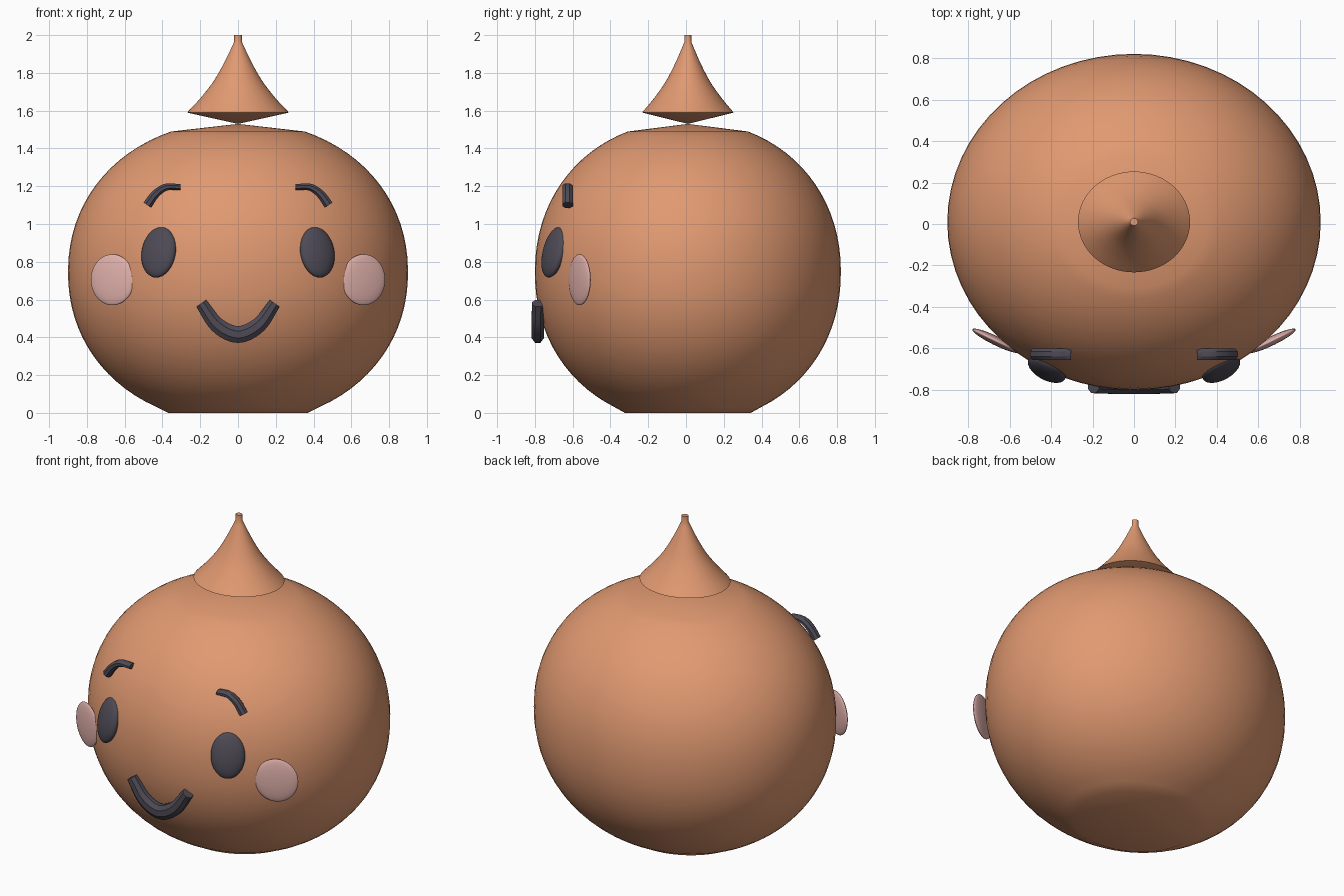
import bpy, bmesh, math
from mathutils import Vector

cube = bpy.data.objects.get("Cube")
if cube:
    bpy.data.objects.remove(cube)


def material(name, rgb):
    m = bpy.data.materials.new(name)
    m.use_nodes = True
    m.diffuse_color = (*rgb, 1)
    m.node_tree.nodes["Principled BSDF"].inputs["Base Color"].default_value = (*rgb, 1)
    return m


SKIN = material("warm_tan", (0.75, 0.32, 0.165))
DARK = material("charcoal", (0.075, 0.068, 0.09))
PINK = material("blush_pink", (0.75, 0.44, 0.41))


def finish(name, bm, mat, angle):
    bmesh.ops.recalc_face_normals(bm, faces=bm.faces)
    mesh = bpy.data.meshes.new(name)
    bm.to_mesh(mesh)
    bm.free()
    mesh.materials.append(mat)
    obj = bpy.data.objects.new(name, mesh)
    bpy.context.collection.objects.link(obj)
    bpy.ops.object.select_all(action="DESELECT")
    obj.select_set(True)
    bpy.context.view_layer.objects.active = obj
    bpy.ops.object.shade_smooth_by_angle(angle=math.radians(angle))
    return obj


def lathe(name, profile, mat, angle, squash=0.9, steps=64):
    """Spin an (x, z) profile about z, flattened front to back."""
    bm = bmesh.new()
    verts = [bm.verts.new((x, 0, z)) for x, z in profile]
    edges = [bm.edges.new(pair) for pair in zip(verts, verts[1:])]
    bmesh.ops.spin(bm, geom=verts + edges, axis=(0, 0, 1), cent=(0, 0, 0),
                   angle=math.tau, steps=steps, use_duplicate=False)
    bmesh.ops.remove_doubles(bm, verts=bm.verts, dist=0.0005)
    for v in bm.verts:
        v.co.y = v.co.y * squash + 0.01
    return finish(name, bm, mat, angle)


def smooth_path(points, steps=6):
    """Pass a Catmull-Rom curve through the points."""
    p = [Vector(q) for q in points]
    p = [2 * p[0] - p[1]] + p + [2 * p[-1] - p[-2]]
    out = []
    for a, b, c, d in zip(p, p[1:], p[2:], p[3:]):
        for i in range(steps):
            t = i / steps
            out.append(0.5 * (2 * b + (c - a) * t + (2 * a - 5 * b + 4 * c - d) * t**2
                              + (3 * b - a - 3 * c + d) * t**3))
    return out + [p[-2]]


def tube(name, points, width, depth, sides=8):
    """Sweep a faceted oval along a path; width is a function of progress."""
    path = smooth_path(points)
    bm = bmesh.new()
    rings = []
    for i, c in enumerate(path):
        t = path[min(i + 1, len(path) - 1)] - path[max(i - 1, 0)]
        out = Vector((0, 1, 0))
        side = t.cross(out).normalized()
        w = width(i / (len(path) - 1))
        turns = [math.tau * (k + 0.5) / sides for k in range(sides)]
        rings.append([bm.verts.new(c + side * w * math.cos(a) + out * depth * math.sin(a))
                      for a in turns])
    for r, s in zip(rings, rings[1:]):
        for k in range(sides):
            n = (k + 1) % sides
            bm.faces.new((r[k], r[n], s[n], s[k]))
    bm.faces.new(rings[0])
    bm.faces.new(rings[-1])
    return finish(name, bm, DARK, 30)


def ellipsoid(name, centre, radii, tilt, turn, mat):
    bm = bmesh.new()
    bmesh.ops.create_uvsphere(bm, u_segments=32, v_segments=20, radius=1)
    obj = finish(name, bm, mat, 60)
    obj.location, obj.scale = centre, radii
    obj.rotation_euler = (math.radians(tilt), 0, math.radians(turn))
    return obj


# Body: rounded barrel with a flat base and a shallow cone on top
barrel = []
low, high = math.radians(-66.5), math.radians(68)
for i in range(33):
    a = low + (high - low) * i / 32
    barrel.append((0.9 * math.cos(a) ** 0.95, 0.745 + math.copysign(
        0.8 * abs(math.sin(a)) ** 0.95, a)))
barrel[0] = (0.37, 0)
lathe("body", [(0, 0)] + barrel + [(0, 1.53)], SKIN, 60)

# Pointed cap with a flared rim and a short stem
flare = smooth_path([(0.27, 1.59), (0.2, 1.665), (0.13, 1.755), (0.07, 1.86), (0.02, 1.965)], 4)
lathe("cap", [(0, 1.53)] + [tuple(v) for v in flare] + [(0.02, 2), (0, 2)], SKIN, 40)

# Paired face parts
for label, s in (("left", 1), ("right", -1)):
    ellipsoid(label + "_eye", (s * 0.42, -0.7, 0.85), (0.1, 0.042, 0.137), -14, s * 28, DARK)
    ellipsoid(label + "_cheek", (s * 0.665, -0.563, 0.705), (0.127, 0.022, 0.135), 0, s * 26, PINK)
    brow = [(0.48, 1.1), (0.435, 1.16), (0.38, 1.195), (0.305, 1.195)]
    tube(label + "_eyebrow", [(s * x, -0.627, z) for x, z in brow],
         lambda t: 0.027 - 0.01 * t, 0.03)

# Smile
smile = [(-0.195, -0.782, 0.58), (-0.11, -0.785, 0.465), (0, -0.785, 0.415),
         (0.11, -0.785, 0.465), (0.195, -0.782, 0.58)]
tube("smile", smile, lambda t: 0.034 + 0.014 * math.sin(math.pi * t), 0.036)
